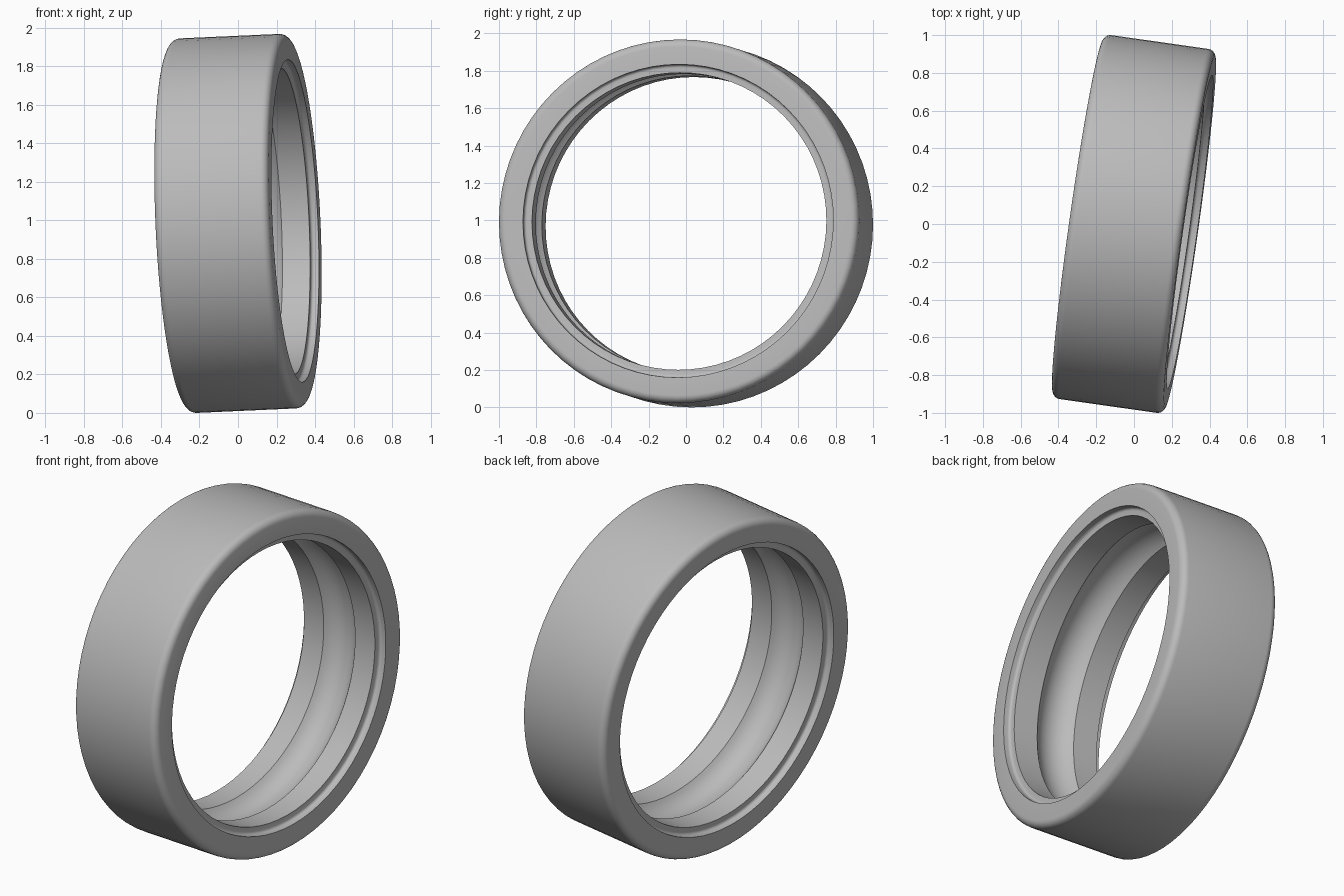
import bpy
import bmesh
from math import sin, cos, pi, radians
from mathutils import Vector, Matrix

cube = bpy.data.objects.get("Cube")
if cube:
    bpy.data.objects.remove(cube, do_unlink=True)

SEGMENTS = 72
HALF_WIDTH, OUTER, FILLET = 0.30, 0.973, 0.04
LIP, LAND, LEDGE, STEP_FILLET = 0.838, 0.795, 0.26, 0.016
GROOVE_HALF, GROOVE_RADIUS = 0.115, 0.14


def arc(cx, cr, radius, start, end, steps):
    """Profile points (axial, radial) along an arc, angles in degrees."""
    angles = [radians(start + (end - start) * i / steps) for i in range(steps + 1)]
    return [(cx + radius * cos(a), cr + radius * sin(a)) for a in angles]


# Half of the cross-section: outer edge, face, seal step, land
half = arc(HALF_WIDTH - FILLET, OUTER - FILLET, FILLET, 90, 0, 6)
half.append((HALF_WIDTH, LIP))
half += arc(LEDGE + STEP_FILLET, LIP - STEP_FILLET, STEP_FILLET, 90, 180, 4)
half.append((LEDGE, LAND))

# Ball groove between the two lands
drop = (GROOVE_RADIUS ** 2 - GROOVE_HALF ** 2) ** 0.5
groove = arc(0, LAND - drop, GROOVE_RADIUS, 35, 145, 14)
groove[0], groove[-1] = (GROOVE_HALF, LAND), (-GROOVE_HALF, LAND)

profile = half + groove + [(-x, r) for x, r in reversed(half)]

# Revolve the closed profile around the x axis
bm = bmesh.new()
rings = []
for s in range(SEGMENTS):
    a = 2 * pi * s / SEGMENTS
    rings.append([bm.verts.new((x, r * cos(a), r * sin(a))) for x, r in profile])
count = len(profile)
for s in range(SEGMENTS):
    here, there = rings[s], rings[(s + 1) % SEGMENTS]
    for i in range(count):
        j = (i + 1) % count
        bm.faces.new((here[i], here[j], there[j], there[i]))
bmesh.ops.recalc_face_normals(bm, faces=bm.faces)

# Tilt the axis and stand the ring on the ground
axis = Vector((1, -0.142, 0.045))
bm.transform(axis.to_track_quat('X', 'Z').to_matrix().to_4x4())
low = min(v.co.z for v in bm.verts)
bm.transform(Matrix.Translation((0, 0, -low)))

mesh = bpy.data.meshes.new("bearing_outer_ring")
bm.to_mesh(mesh)
bm.free()
ring = bpy.data.objects.new("bearing_outer_ring", mesh)
bpy.context.collection.objects.link(ring)

# Plain steel grey
steel = bpy.data.materials.new("steel_grey")
steel.use_nodes = True
colour = (0.5, 0.5, 0.5, 1)
steel.diffuse_color = colour
steel.node_tree.nodes["Principled BSDF"].inputs["Base Color"].default_value = colour
mesh.materials.append(steel)

bpy.context.view_layer.objects.active = ring
ring.select_set(True)
bpy.ops.object.shade_smooth_by_angle(angle=radians(30))
